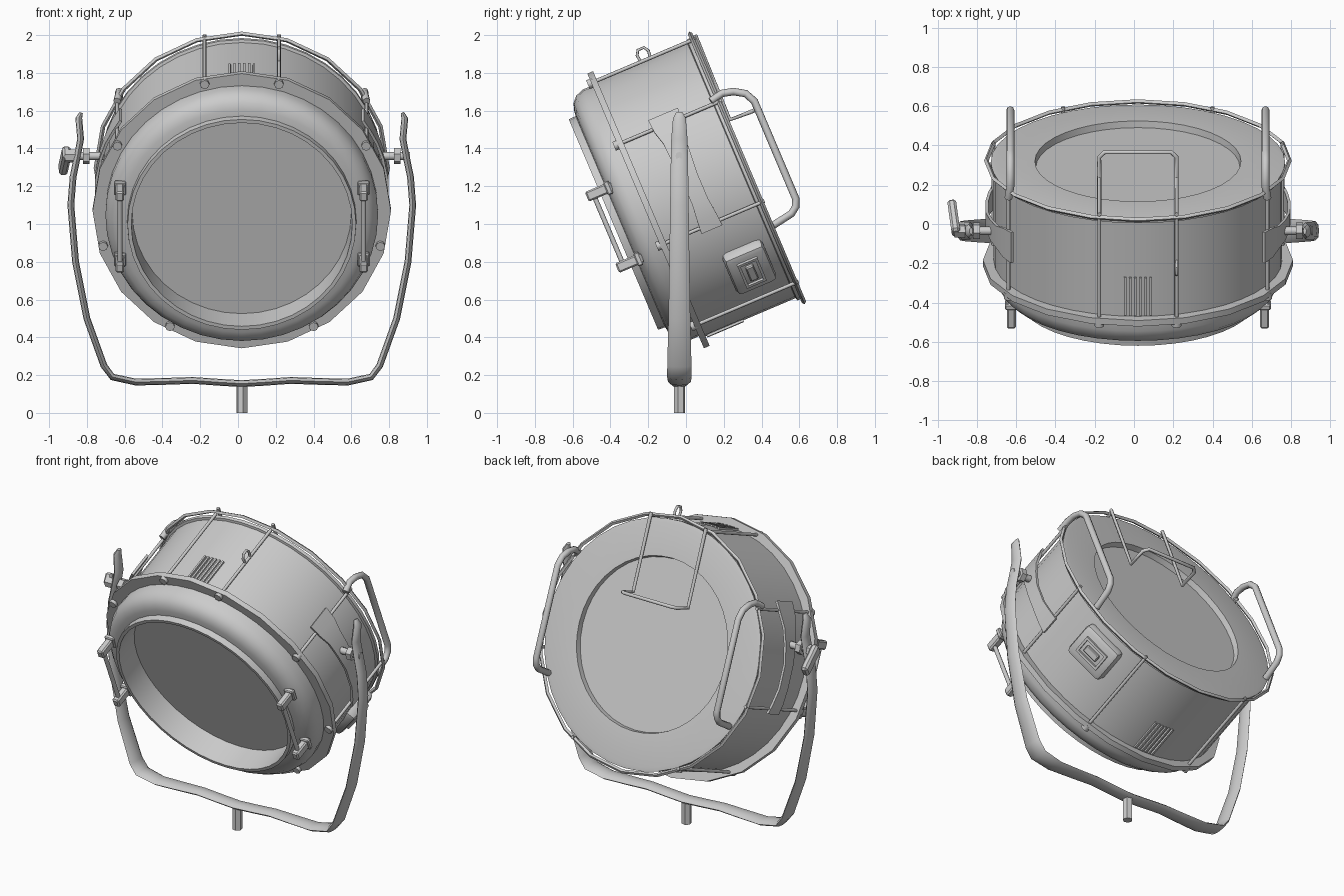
import bpy, bmesh
from math import sin, cos, pi, radians
from mathutils import Vector, Matrix

if "Cube" in bpy.data.objects:
    bpy.data.objects.remove(bpy.data.objects["Cube"])

CX = 0.02
# Lamp head frame: local X across, Y toward the back along the axis, Z up the face
HEAD = Matrix.Translation((CX, -0.2, 1.075)) @ Matrix.Rotation(radians(23), 4, 'X')
BASE = Matrix.Translation((CX, -0.035, 0))


def finish(name, bm, mat=HEAD, angle=35):
    bmesh.ops.recalc_face_normals(bm, faces=bm.faces)
    bm.transform(mat)
    me = bpy.data.meshes.new(name)
    bm.to_mesh(me)
    bm.free()
    ob = bpy.data.objects.new(name, me)
    bpy.context.collection.objects.link(ob)
    bpy.context.view_layer.objects.active = ob
    ob.select_set(True)
    bpy.ops.object.shade_smooth_by_angle(angle=radians(angle))
    ob.select_set(False)
    return ob


def loft(bm, rings, closed=False):
    vs = [[bm.verts.new(p) for p in r] for r in rings]
    n = len(vs[0])
    pairs = list(zip(vs, vs[1:])) + ([(vs[-1], vs[0])] if closed else [])
    for a, b in pairs:
        for i in range(n):
            j = (i + 1) % n
            bm.faces.new((a[i], a[j], b[j], b[i]))
    if not closed:
        bm.faces.new(vs[0])
        bm.faces.new(vs[-1])


def lathe(name, prof, n=40, closed=False):
    # prof holds (radius, axial) pairs
    bm = bmesh.new()
    loft(bm, [[(r * sin(2 * pi * i / n), a, r * cos(2 * pi * i / n)) for i in range(n)]
              for r, a in prof], closed)
    return finish(name, bm)


def tube(name, pts, r, mat=HEAD, sides=8):
    # sweep a round section with mitred corners along a path
    pts = [Vector(p) for p in pts]
    bm = bmesh.new()
    rings, prev, u = [], None, None
    for i, p in enumerate(pts):
        d1 = (p - pts[i - 1]).normalized() if i else (pts[1] - p).normalized()
        d2 = (pts[i + 1] - p).normalized() if i < len(pts) - 1 else d1
        t = (d1 + d2).normalized()
        if u is None:
            u = t.orthogonal().normalized()
        else:
            u = prev.rotation_difference(t) @ u
        prev = t
        w = t.cross(u)
        rings.append([p + r * (u * cos(2 * pi * k / sides) + w * sin(2 * pi * k / sides))
                      for k in range(sides)])
    loft(bm, rings)
    return finish(name, bm, mat, 50)


def box(name, size, mat, bevel=0.0, seg=1):
    bm = bmesh.new()
    bmesh.ops.create_cube(bm, size=1, matrix=Matrix.Diagonal((*size, 1)))
    if bevel:
        bmesh.ops.bevel(bm, geom=bm.edges[:], offset=bevel, segments=seg, affect='EDGES', profile=0.5)
    return finish(name, bm, mat)


def polar(deg, r, a):
    t = radians(deg)
    return Vector((r * sin(t), a, r * cos(t)))


def around(deg, r, a):
    # frame on the drum surface with local Z pointing outward
    return HEAD @ Matrix.Translation(polar(deg, r, a)) @ Matrix.Rotation(radians(deg), 4, 'Y')


# Drum with recessed back panel
lathe("drum_body", [(0.70, 0.0), (0.735, 0.0), (0.735, 0.535), (0.75, 0.54), (0.75, 0.56),
                    (0.725, 0.565), (0.525, 0.565), (0.52, 0.53)])
# Front flange, rounded cover and recessed lens
lathe("front_flange", [(0.70, -0.015), (0.79, -0.015), (0.79, 0.018), (0.70, 0.018)], 20, True)
lathe("front_cover", [(0.72, 0.0), (0.722, -0.07), (0.705, -0.115), (0.675, -0.143), (0.64, -0.155),
                      (0.607, -0.16), (0.605, -0.20), (0.585, -0.20), (0.58, -0.04)])
# Wire ring round the back rim
lathe("back_wire_ring", [(0.76, 0.568), (0.772, 0.556), (0.784, 0.568), (0.772, 0.58)], 20, True)

# Tie rods with bolt heads on the flange
for k, deg in enumerate(s * d for s in (-1, 1) for d in (15, 60, 105, 150)):
    tube(f"tie_rod_{k}", [polar(deg, 0.762, -0.02), polar(deg, 0.762, 0.585)], 0.01)
    tube(f"flange_bolt_{k}", [polar(deg, 0.76, -0.035), polar(deg, 0.76, 0.0)], 0.025)

# Eyelet on one top rod
tube("top_eyelet", [(0.197, 0.27, 0.735), (0.197, 0.265, 0.775), (0.197, 0.28, 0.8), (0.197, 0.315, 0.8),
                    (0.197, 0.33, 0.775), (0.197, 0.325, 0.735)], 0.008)

# Vent fins on the top and bottom of the drum
for base in (0, 180):
    for i in range(6):
        box(f"vent_fin_{base}_{i}", (0.012, 0.21, 0.02), around(base + (i - 2.5) * 2, 0.735, 0.13))

# Wire frame hanging behind the back panel
frame = [(0.197, 0.59, 0.755), (0.197, 0.585, 0.27), (0.197, 0.70, 0.265), (0.17, 0.727, 0.265)]
tube("back_wire_frame", frame + [(-x, a, b) for x, a, b in reversed(frame)], 0.011)

for s, side in ((-1, "left"), (1, "right")):
    # Rear grab handle
    tube(f"{side}_handle", [(s * .66, .53, .40), (s * .65, .60, .415), (s * .65, .66, .40), (s * .65, .715, .365),
                            (s * .65, .742, .31), (s * .65, .742, -.25), (s * .65, .725, -.29),
                            (s * .65, .69, -.315), (s * .65, .57, -.335)], 0.02)
    # Curved pivot bracket strapped between two tie rods
    bm = bmesh.new()
    rings = []
    for deg, w in ((56, .085), (62, .08), (68, .06), (75, .055), (84, .045), (95, .045), (102, .055), (107, .06)):
        rings.append([polar(s * deg, r, 0.27 + q * w) for r, q in ((.765, -1), (.765, 1), (.78, 1), (.78, -1))])
    loft(bm, rings)
    finish(f"{side}_pivot_bracket", bm)
    # Pivot bolt, washer and nut
    P = Matrix.Translation((CX, -0.035, 1.36))
    tube(f"{side}_pivot_bolt", [(s * .73, 0, 0), (s * .89, 0, 0)], 0.022, P)
    tube(f"{side}_pivot_nut", [(s * .805, 0, 0), (s * .84, 0, 0)], 0.043, P, 6)
    # Front latch: two brackets joined by a pin
    for b in (0.19, -0.22):
        box(f"{side}_latch_bracket", (0.045, 0.145, 0.055),
            HEAD @ Matrix.Translation((s * .645, -0.2, b)), 0.008)
        box(f"{side}_latch_foot", (0.065, 0.03, 0.075),
            HEAD @ Matrix.Translation((s * .645, -0.15, b)), 0.006)
    tube(f"{side}_latch_pin", [(s * .645, -.235, .19), (s * .645, -.235, -.22)], 0.013)

# Clamp paddle on the left pivot
tube("clamp_hub", [(-.88, 0, 1.36), (-.935, 0, 1.36)], 0.035, BASE, 6)
box("clamp_paddle", (0.045, 0.19, 0.075),
    Matrix.Translation((-0.917, 0.03, 1.335)) @ Matrix.Rotation(radians(8), 4, 'Z')
    @ Matrix.Rotation(radians(-32), 4, 'X'), 0.012)

# Switch housing on the right side
box("switch_housing", (0.27, 0.23, 0.10), around(131, 0.735, 0.375), 0.03, 2)
S = around(131, 0.785, 0.375)
for x, y, sx, sy in ((0, .05, .17, .015), (0, -.05, .17, .015), (.078, 0, .015, .1), (-.078, 0, .015, .1)):
    box("switch_frame", (sx, sy, 0.03), S @ Matrix.Translation((x, y, 0)))
box("switch_rocker", (0.10, 0.045, 0.04), S, 0.006)

# Yoke: flattened bar with varying width, mirrored from half a path (x, z, half width)
half = [(0.85, 1.59, .018), (0.863, 1.56, .034), (0.853, 1.45, .043), (0.87, 1.36, .045), (0.893, 1.25, .047),
        (0.905, 1.10, .049), (0.88, 0.80, .053), (0.82, 0.50, .058), (0.73, 0.25, .064), (0.685, 0.19, .065),
        (0.56, 0.163, .06), (0.40, 0.167, .055), (0.26, 0.172, .05), (0.12, 0.162, .05)]
path = half + [(0, 0.155, .05)] + [(-x, z, w) for x, z, w in reversed(half)]
bm = bmesh.new()
rings = []
for i, (x, z, w) in enumerate(path):
    x0, z0, _ = path[max(i - 1, 0)]
    x1, z1, _ = path[min(i + 1, len(path) - 1)]
    n = Vector((z0 - z1, 0, x1 - x0)).normalized()
    t = 0.009 if i in (0, len(path) - 1) else 0.018
    rings.append([Vector((x, 0, z)) + Vector((0, w * p, 0)) + n * t * q
                  for p, q in ((-1, 0), (-.65, .8), (0, 1), (.65, .8), (1, 0), (.65, -.8), (0, -1), (-.65, -.8))])
loft(bm, rings)
finish("yoke", bm, BASE, 45)

# Mounting stem
tube("stem", [(0, 0, 0), (0, 0, 0.155)], 0.03, BASE, 6)
